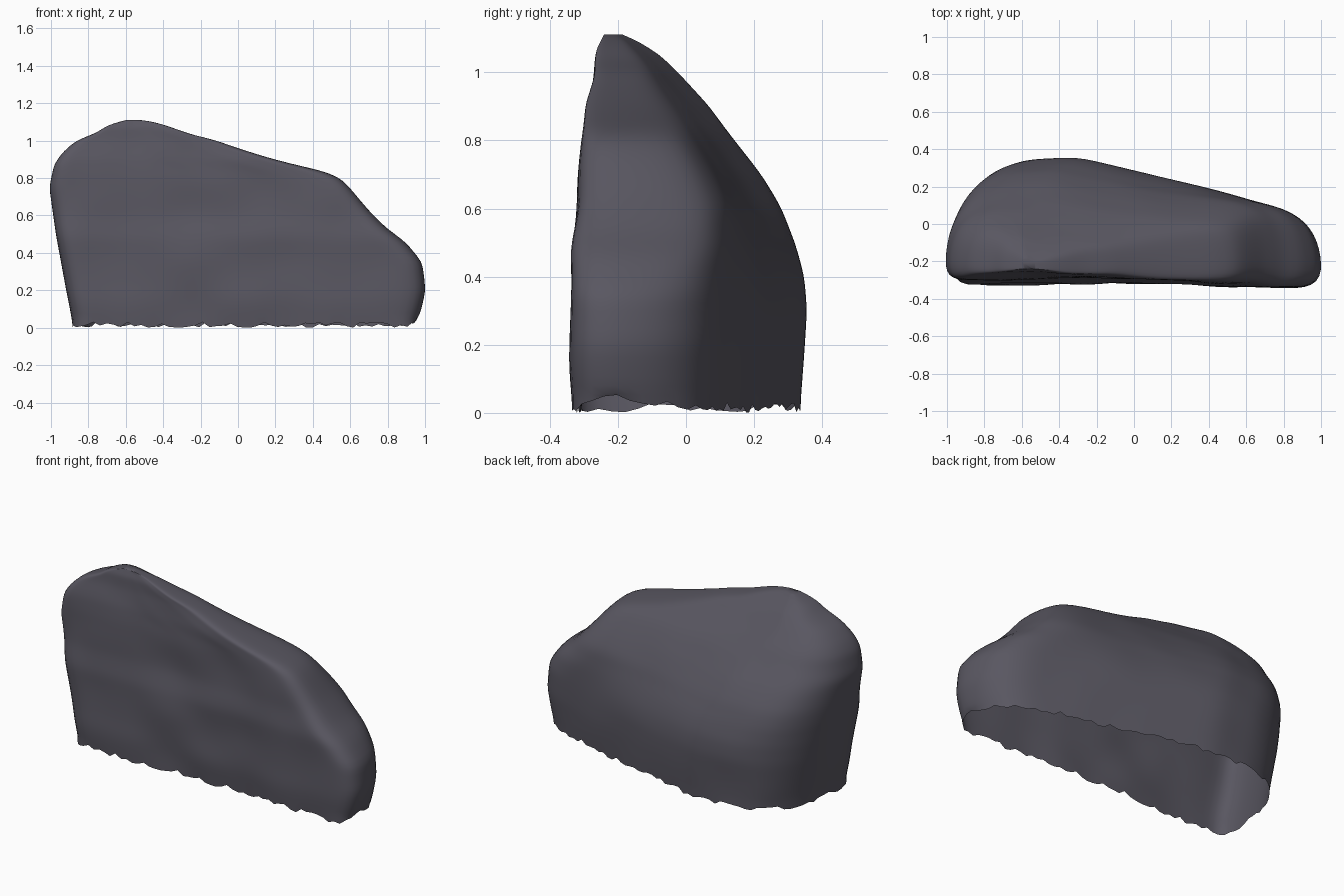
import bpy, bmesh, math, random
from mathutils import Vector, noise

if "Cube" in bpy.data.objects:
    bpy.data.objects.remove(bpy.data.objects["Cube"])

random.seed(4)


def interp(table, z):
    """Piecewise-linear lookup in a list of (z, value)."""
    for (a, va), (b, vb) in zip(table, table[1:]):
        if z <= b:
            t = max(0, (z - a) / (b - a))
            return va + (vb - va) * t
    return table[-1][1]


def ramp(a, b, x):
    t = min(1, max(0, (x - a) / (b - a)))
    return t * t * (3 - 2 * t)


# Silhouettes by height: left end, right end, front face, back face
LEFT = [(0, -.88), (.2, -.92), (.5, -.975), (.75, -1.01), (.87, -.985), (.93, -.945),
        (.99, -.88), (1.02, -.82), (1.035, -.77), (1.08, -.7), (1.1, -.64), (1.112, -.59)]
RIGHT = [(0, .95), (.08, .98), (.2, 1.008), (.35, .99), (.41, .94), (.46, .9), (.53, .8),
         (.63, .7), (.75, .6), (.8, .55), (.835, .48), (.87, .31), (.91, .16), (.96, 0),
         (1.01, -.14), (1.03, -.24), (1.08, -.38), (1.105, -.47), (1.112, -.54)]
FRONT = [(0, -.33), (.15, -.34), (.48, -.338), (.6, -.318), (.8, -.305),
         (.9, -.293), (1, -.27), (1.07, -.26), (1.112, -.24)]
BACK = [(0, .332), (.3, .35), (.4, .342), (.5, .317), (.6, .278), (.7, .217), (.8, .143),
        (.9, .068), (1, -.027), (1.05, -.078), (1.09, -.14), (1.112, -.19)]

# Plan outline: (fraction along length, fraction of depth from front to back)
PLAN = [(.02, .02), (0, .08), (0, .3), (.01, .5), (.03, .67), (.065, .82), (.115, .93),
        (.19, .995), (.33, 1.01), (.5, .9), (.7, .765), (.9, .61), (.955, .52), (.988, .38),
        (1, .2), (1, .07), (.98, 0), (.8, 0), (.6, .03), (.45, .04), (.3, .025), (.1, .02)]


def resample(points, count):
    """Even spacing round the closed plan outline, then light smoothing."""
    pts = [Vector((s * 2, p * .685)) for s, p in points]
    table, run = [], 0
    for a, b in zip(pts, pts[1:] + pts[:1]):
        table.append((run, a))
        run += (b - a).length
    table.append((run, pts[0]))
    ring = [interp(table, run * i / count) for i in range(count)]
    for _ in range(2):
        ring = [(ring[i - 1] + 2 * ring[i] + ring[(i + 1) % count]) / 4 for i in range(count)]
    return [(v.x / 2, v.y / .685) for v in ring]


COUNT, LEVELS, TOP = 120, 56, 1.112
plan = resample(PLAN, COUNT)
bm = bmesh.new()
rings = []
for k in range(LEVELS + 1):
    # Levels crowd together towards the crest
    z = .02 + (TOP - .02) * (1 - (1 - k / LEVELS) ** 1.5)
    xl, xr, yf, yb = (interp(t, z) for t in (LEFT, RIGHT, FRONT, BACK))
    ring = []
    for s, p in plan:
        # Middle sections are fuller towards the right end of the back
        full = (.3 * ramp(.3, .65, z) - .15 * ramp(.75, 1, z)) * ramp(.45, .9, s) * ramp(.1, .5, p)
        q = p + full * (1 - p)
        co = Vector((xl + (xr - xl) * s, yf + (yb - yf) * q, z))
        # Gentle dents, mostly on the front face
        amount = .014 if p < .12 else .005
        co.y += amount * noise.noise(co * 4) * min(1, (TOP - z) * 6)
        if k == 0:
            co.z = random.uniform(0, .03) + .03 * ramp(.97, 1, s)
        ring.append(bm.verts.new(co))
    rings.append(ring)

# Skin between levels; the underside stays open with a ragged rim
for low, high in zip(rings, rings[1:]):
    for i in range(COUNT):
        j = (i + 1) % COUNT
        bm.faces.new((low[i], low[j], high[j], high[i]))
bm.faces.new(rings[-1])

# Soften the body without moving the rim
body = [v for v in bm.verts if not v.is_boundary]
for _ in range(4):
    bmesh.ops.smooth_vert(bm, verts=body, factor=.5, use_axis_x=True, use_axis_y=True, use_axis_z=True)
bmesh.ops.recalc_face_normals(bm, faces=bm.faces)
if sum(f.normal.y * f.calc_center_median().y for f in bm.faces) < 0:
    bmesh.ops.reverse_faces(bm, faces=bm.faces)

mesh = bpy.data.meshes.new("boulder")
bm.to_mesh(mesh)
bm.free()
boulder = bpy.data.objects.new("boulder", mesh)
bpy.context.collection.objects.link(boulder)
for poly in mesh.polygons:
    poly.use_smooth = True

# Dark slate colour
slate = bpy.data.materials.new("slate")
slate.diffuse_color = (.1, .095, .12, 1)
slate.use_nodes = True
slate.node_tree.nodes["Principled BSDF"].inputs["Base Color"].default_value = slate.diffuse_color
mesh.materials.append(slate)
